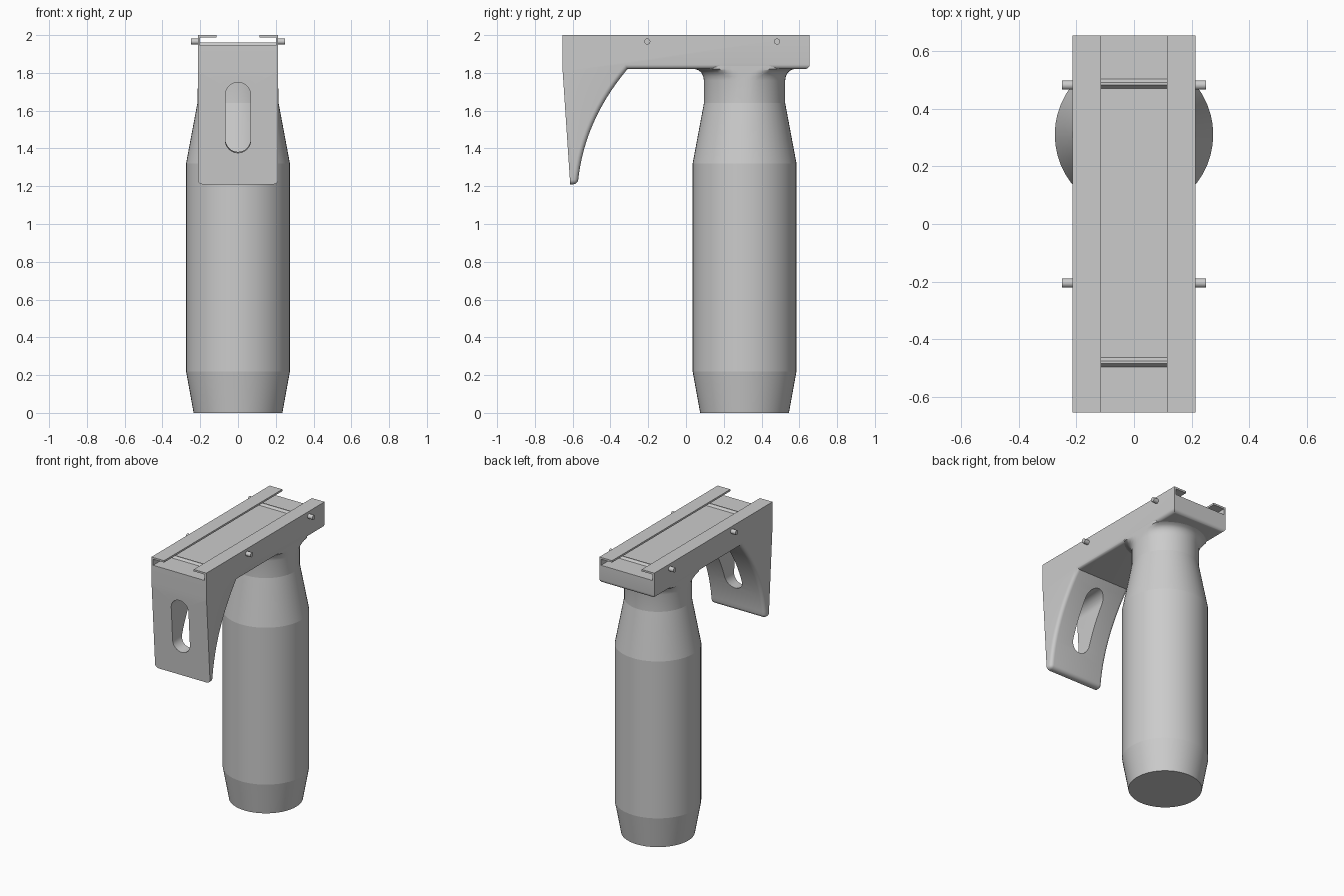
import bpy, bmesh, math
from mathutils import Matrix, Vector

if "Cube" in bpy.data.objects:
    bpy.data.objects.remove(bpy.data.objects["Cube"])


def finish(bm, name, angle=30):
    bmesh.ops.recalc_face_normals(bm, faces=bm.faces)
    me = bpy.data.meshes.new(name)
    bm.to_mesh(me)
    bm.free()
    ob = bpy.data.objects.new(name, me)
    bpy.context.collection.objects.link(ob)
    smooth(ob, angle)
    return ob


def smooth(ob, angle=30):
    bpy.ops.object.select_all(action='DESELECT')
    ob.select_set(True)
    bpy.context.view_layer.objects.active = ob
    bpy.ops.object.shade_smooth_by_angle(angle=math.radians(angle))


def prism(points, direction):
    """Extrude a closed 3D outline along a vector."""
    bm = bmesh.new()
    face = bm.faces.new([bm.verts.new(p) for p in points])
    ext = bmesh.ops.extrude_face_region(bm, geom=[face], use_keep_orig=True)
    new = [g for g in ext['geom'] if isinstance(g, bmesh.types.BMVert)]
    bmesh.ops.translate(bm, verts=new, vec=direction)
    bmesh.ops.recalc_face_normals(bm, faces=bm.faces)
    return bm


def cut(ob, cutter):
    mod = ob.modifiers.new("cut", 'BOOLEAN')
    mod.operation = 'DIFFERENCE'
    mod.solver = 'EXACT'
    mod.object = cutter
    bpy.context.view_layer.objects.active = ob
    bpy.ops.object.modifier_apply(modifier=mod.name)
    bpy.data.objects.remove(cutter)


W = 0.213          # half width of the mount
CY = 0.31          # handle axis

# Mount with finger guard: side outline (y, z)
a, c, b = Vector((-0.573, 1.21)), Vector((-0.545, 1.54)), Vector((-0.31, 1.82))
curve = [a * (1 - t) ** 2 + c * 2 * t * (1 - t) + b * t * t
         for t in (i / 14 for i in range(15))]
low = [Vector((-0.613, 1.21))] + curve + [Vector((0.655, 1.82))]
outline = low + [Vector((0.655, 2.0)), Vector((-0.655, 2.0)), Vector((-0.653, 1.81))]
bm = prism([(-W, p.x, p.y) for p in outline], (2 * W, 0, 0))


def low_index(v):
    for i, p in enumerate(low):
        if abs(v.co.y - p.x) + abs(v.co.z - p.y) < 1e-4:
            return i
    return -9


# Rounded lower edges
rounded = []
for e in bm.edges:
    i, j = (low_index(v) for v in e.verts)
    along = i >= 0 and j >= 0 and abs(i - j) == 1
    across = i == j and i in (1, len(low) - 1)
    if along or across:
        rounded.append(e)
bmesh.ops.bevel(bm, geom=rounded, offset=0.025, offset_type='OFFSET',
                segments=5, profile=0.5, affect='EDGES', clamp_overlap=True)
mount = finish(bm, "mount_and_guard")

# T-shaped rail channel
half = [(0.115, 2.05), (0.115, 1.987), (0.2, 1.987), (0.2, 1.945)]
tee = half + [(-x, z) for x, z in reversed(half)]
cut(mount, finish(prism([(x, -0.8, z) for x, z in tee], (0, 1.6, 0)), "channel_cutter"))

# Long hole through the guard, square to its sloping face
R, H = 0.067, 0.12
slot = []
for k in range(2):
    for i in range(17):
        t = math.pi * (i / 16 + k)
        slot.append((R * math.cos(t), -0.2, R * math.sin(t) + (H if k == 0 else -H)))
bm = prism(slot, (0, 0.5, 0))
bmesh.ops.transform(bm, verts=bm.verts, matrix=Matrix.Translation((0, -0.635, 1.563))
                    @ Matrix.Rotation(math.radians(4), 4, 'X'))
cut(mount, finish(bm, "slot_cutter"))
smooth(mount)

# Handle: turned profile (radius, z), neck trimmed to the mount width
profile = [(0.235, 0), (0.275, 0.22), (0.275, 1.32), (0.215, 1.64), (0.215, 1.76),
           (0.219, 1.782), (0.228, 1.80), (0.242, 1.813), (0.262, 1.82), (0.262, 1.84)]
N = 48
bm = bmesh.new()
rings = []
for r, z in profile:
    ring = []
    for i in range(N):
        t = 2 * math.pi * i / N
        x, y = r * math.cos(t), CY + r * math.sin(t)
        if z > 1.7:
            x = max(-W + 0.001, min(W - 0.001, x))
        ring.append(bm.verts.new((x, y, z)))
    rings.append(ring)
for lo, hi in zip(rings, rings[1:]):
    for i in range(N):
        j = (i + 1) % N
        bm.faces.new((lo[i], lo[j], hi[j], hi[i]))
bm.faces.new(rings[0])
bm.faces.new(rings[-1])
for ring in rings[:4]:
    for i in range(N):
        bm.edges.get((ring[i], ring[(i + 1) % N])).smooth = False
finish(bm, "handle", 40)

# Locating ridges on the channel floor
for name, y in (("front_ridge", -0.48), ("rear_ridge", 0.487)):
    section = [(y - 0.02, 1.94), (y - 0.004, 1.96), (y + 0.004, 1.96), (y + 0.02, 1.94)]
    finish(prism([(-0.2, p, z) for p, z in section], (0.4, 0, 0)), name, 10)

# Pin ends on both sides
for name, y in (("front_pin", -0.205), ("rear_pin", 0.482)):
    for label, s in (("left", -1), ("right", 1)):
        bm = bmesh.new()
        bmesh.ops.create_cone(bm, cap_ends=True, segments=20, radius1=0.016,
                              radius2=0.016, depth=0.046,
                              matrix=Matrix.Translation((s * 0.227, y, 1.966))
                              @ Matrix.Rotation(math.pi / 2, 4, 'Y'))
        finish(bm, f"{name}_{label}")
